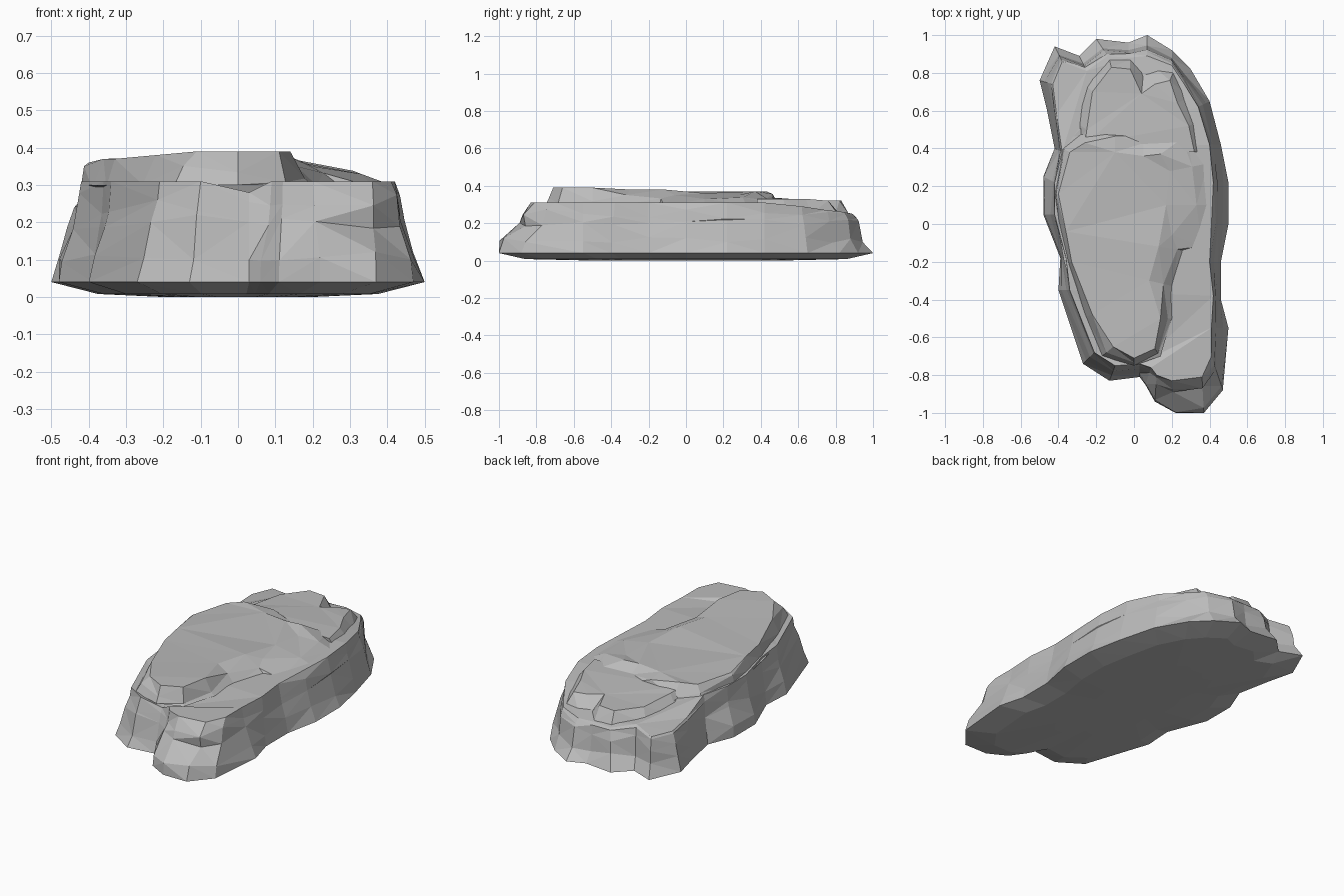
import bpy
import bmesh
import random
from mathutils import Vector

random.seed(4)
if "Cube" in bpy.data.objects:
    bpy.data.objects.remove(bpy.data.objects["Cube"], do_unlink=True)

stone = bpy.data.materials.new("grey stone")
stone.use_nodes = True
grey = (0.5, 0.5, 0.5, 1.0)
stone.diffuse_color = grey
stone.node_tree.nodes["Principled BSDF"].inputs["Base Color"].default_value = grey


def outline(corners, height=0):
    """Turn corners in hundredths of a unit into points; flat ones get a height."""
    return [Vector((c[0], c[1], c[2] if len(c) > 2 else height)) / 100
            for c in corners]


def between(lower, upper, share, height, rough=0.0):
    """Make a ring between two outlines; share gives how far in each point is."""
    ring = []
    for start, end in zip(lower, upper):
        point = start.lerp(end, share(start) + random.uniform(-rough, rough))
        point.z = min(height + random.uniform(-rough, rough) * 0.25, end.z - 0.01)
        ring.append(point)
    return ring


def stack(name, rings):
    """Join matching rings into a faceted solid with closed ends."""
    mesh = bpy.data.meshes.new(name)
    bm = bmesh.new()
    loops = [[bm.verts.new(point) for point in ring] for ring in rings]
    count = len(loops[0])
    for low, high in zip(loops, loops[1:]):
        for i in range(count):
            j = (i + 1) % count
            bm.faces.new((low[i], low[j], high[j], high[i]))
    bm.faces.new(list(reversed(loops[0])))
    bm.faces.new(loops[-1])
    bmesh.ops.triangulate(bm, faces=bm.faces[:], quad_method="SHORT_EDGE")
    bmesh.ops.recalc_face_normals(bm, faces=bm.faces[:])
    bm.to_mesh(mesh)
    bm.free()
    mesh.materials.append(stone)
    rock = bpy.data.objects.new(name, mesh)
    bpy.context.scene.collection.objects.link(rock)


def foot_slope(point):
    """Spread the foot at the back; keep the front lobe and side ledge upright."""
    if point.y > 0.8:
        return 0.5
    is_lobe = point.y < -0.8 and point.x > 0.04
    is_ledge = point.x < -0.45 and point.y < 0.4
    return 0.08 if is_lobe or is_ledge else 0.3


# Lower body: ground outline, then the shoulder outline with its heights
ground = outline([
    (6, -85), (11, -94), (22, -100), (37, -100), (47, -88), (50, -55),
    (46, -40), (46, -20), (50, 0), (50, 22), (46, 42), (40, 65),
    (30, 82), (20, 92), (7, 100), (-3, 96), (-20, 98), (-29, 89),
    (-42, 94), (-50, 76), (-46, 60), (-42, 40), (-48, 25), (-48, 5),
    (-39, -18), (-40, -35), (-27, -74), (-13, -83), (3, -81),
], height=4)
shoulder = outline([
    (9, -76), (12, -80), (20, -83), (36, -81), (41, -70), (41, -55),
    (42, -38), (40, -20), (41, 0), (42, 22), (40, 42), (34, 62, 29),
    (26, 75, 27), (20, 84, 26), (7, 89, 25), (-3, 88, 25), (-14, 89, 25),
    (-25, 81, 27), (-38, 86, 25), (-43, 74, 25), (-41, 58, 26), (-38, 38),
    (-42, 22), (-42, 5), (-36, -18), (-34, -35), (-21, -68), (-10, -75),
    (3, -74, 28),
], height=31)
underside = [Vector((p.x * 0.75, p.y * 0.86, 0.008)) for p in ground]
underside_middle = [Vector((p.x * 0.4, p.y * 0.5, 0.0)) for p in ground]
stack("lower_body", [
    underside_middle,
    underside,
    ground,
    between(ground, shoulder, foot_slope, 0.11, 0.07),
    between(ground, shoulder, lambda p: 0.68, 0.2, 0.08),
    between(ground, shoulder, lambda p: 0.8, 0.25, 0.12),
    shoulder,
])

# Upper slab: steep at the front and one side, sloping away on the other
slab_foot = outline([
    (-42, 16), (-40, -4), (-37, -20), (-28, -50), (-17, -70), (0, -75),
    (14, -70), (20, -50), (21, -33), (27, -14), (39, -13), (41, 10),
    (39, 32), (28, 47), (5, 47), (-10, 48), (-26, 53), (-38, 40),
], height=30)
slab_top = outline([
    (-40, 16, 36), (-36, -4), (-33, -20), (-22, -48, 38), (-11, -65, 39),
    (0, -71, 39), (11, -66, 39), (14, -50, 39), (8, -30, 38),
    (13, -12, 38), (20, -6, 35), (17, 10, 36), (19, 28, 35), (14, 37),
    (5, 36), (-10, 38), (-26, 43), (-34, 38, 36),
], height=37)
stack("upper_slab", [
    slab_foot,
    between(slab_foot, slab_top, lambda p: 0.3, 0.33, 0.15),
    slab_top,
])

# Back shelf: a low step with a notch in its rear edge
shelf_foot = outline([
    (-33, 40), (38, 38), (35, 54), (29, 67), (21, 81), (12, 82),
    (5, 80), (-2, 87), (-13, 87), (-26, 74), (-33, 55),
], height=25)
shelf_top = outline([
    (-26, 42, 34), (32, 38, 33), (29, 52, 33), (23, 64, 33), (19, 76),
    (11, 74), (4, 69), (-2, 82), (-12, 83), (-22, 70), (-25, 50, 33),
], height=32)
stack("back_shelf", [shelf_foot, shelf_top])
